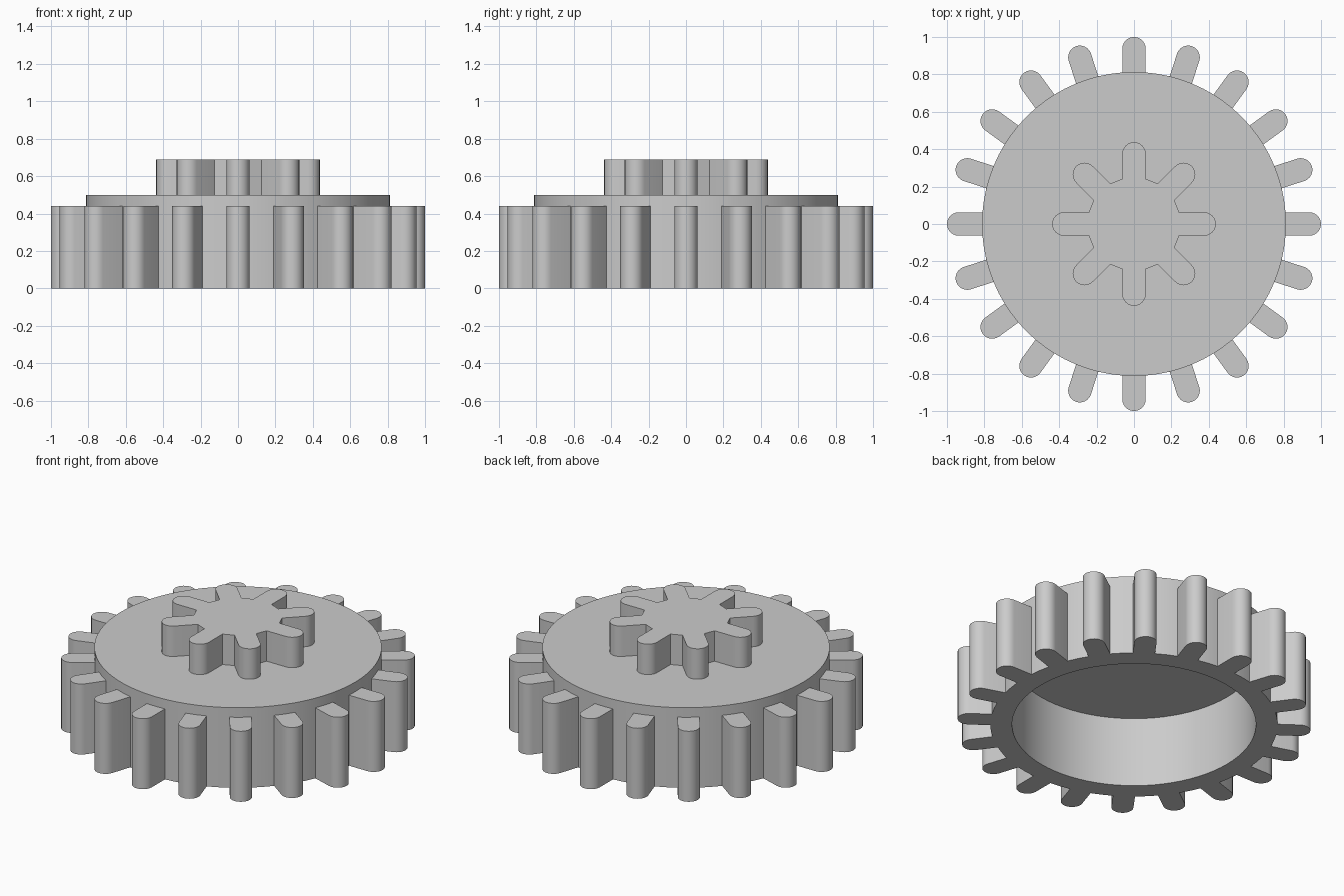
import bpy, bmesh
from math import pi, sin, cos, sqrt

if "Cube" in bpy.data.objects:
    bpy.data.objects.remove(bpy.data.objects["Cube"])

HALF = 0.0625      # half width of every tooth
R_BODY, R_BORE = 0.8125, 0.69
R_CORE = 0.25
SIDES = 80


def tooth_outline(base, tip, angle, steps=12):
    """Straight-sided tooth with a round tip, pointing along the angle."""
    c = tip - HALF
    pts = [(base, -HALF)]
    for i in range(steps + 1):
        a = -pi / 2 + pi * i / steps
        pts.append((c + HALF * cos(a), HALF * sin(a)))
    pts.append((base, HALF))
    return [(x * cos(angle) - y * sin(angle), x * sin(angle) + y * cos(angle)) for x, y in pts]


def prism(bm, outline, z0, z1, bottom=True):
    lo = [bm.verts.new((x, y, z0)) for x, y in outline]
    hi = [bm.verts.new((x, y, z1)) for x, y in outline]
    n = len(outline)
    for i in range(n):
        j = (i + 1) % n
        bm.faces.new((lo[i], lo[j], hi[j], hi[i]))
    bm.faces.new(hi)
    if bottom:
        bm.faces.new(lo[::-1])


def finish(name, bm):
    mesh = bpy.data.meshes.new(name)
    bm.normal_update()
    bm.to_mesh(mesh)
    bm.free()
    obj = bpy.data.objects.new(name, mesh)
    bpy.context.collection.objects.link(obj)
    bpy.ops.object.select_all(action='DESELECT')
    bpy.context.view_layer.objects.active = obj
    obj.select_set(True)
    bpy.ops.object.shade_smooth_by_angle(angle=pi / 7)
    return obj


# Hollow body: disc top, outer wall, bottom rim, bore wall and bore ceiling
bm = bmesh.new()
profile = [(R_BORE, 0.4375), (R_BORE, 0), (R_BODY, 0), (R_BODY, 0.5)]
rings = [[bm.verts.new((r * cos(2 * pi * i / SIDES), r * sin(2 * pi * i / SIDES), z))
          for i in range(SIDES)] for r, z in profile]
for a, b in zip(rings, rings[1:]):
    for i in range(SIDES):
        j = (i + 1) % SIDES
        bm.faces.new((a[i], a[j], b[j], b[i]))
bm.faces.new(rings[-1])
bm.faces.new(rings[0][::-1])
bmesh.ops.recalc_face_normals(bm, faces=bm.faces)
finish("gear_body", bm)

# Twenty outer teeth
bm = bmesh.new()
for k in range(20):
    prism(bm, tooth_outline(0.808, 1.0, 2 * pi * k / 20), 0, 0.44)
finish("outer_teeth", bm)

# Small eight-tooth pinion on top, one continuous outline
bm = bmesh.new()
outline = []
for k in range(8):
    outline += tooth_outline(sqrt(R_CORE ** 2 - HALF ** 2), 0.4375, 2 * pi * k / 8)
prism(bm, outline, 0.5, 0.69, bottom=False)
finish("top_pinion", bm)
